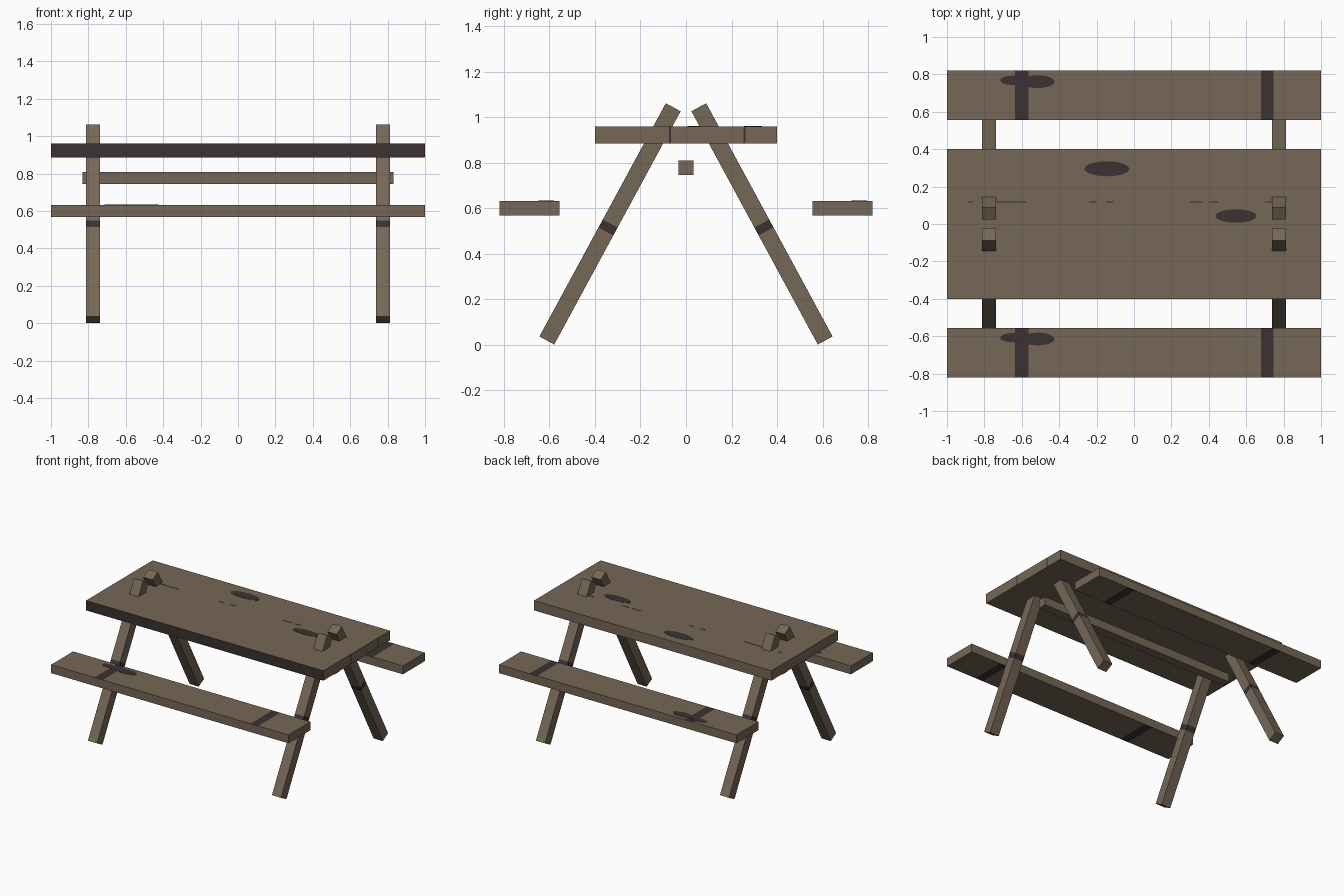
import bpy, bmesh, math
from mathutils import Vector, Matrix

cube = bpy.data.objects.get("Cube")
if cube:
    bpy.data.objects.remove(cube, do_unlink=True)


def make_material(name, rgb):
    mat = bpy.data.materials.new(name)
    mat.use_nodes = True
    mat.diffuse_color = (*rgb, 1)
    mat.node_tree.nodes["Principled BSDF"].inputs["Base Color"].default_value = (*rgb, 1)
    return mat


WOOD = make_material("weathered_wood", (0.18, 0.135, 0.093))
STAIN = make_material("dark_stain", (0.043, 0.031, 0.032))


def finish(name, bm, mats):
    mesh = bpy.data.meshes.new(name)
    bmesh.ops.recalc_face_normals(bm, faces=bm.faces[:])
    bm.to_mesh(mesh)
    bm.free()
    for mat in mats:
        mesh.materials.append(mat)
    obj = bpy.data.objects.new(name, mesh)
    bpy.context.collection.objects.link(obj)
    return obj


def plank(name, size, location, axis=0, cuts=(), stained=None, tilt=0, mats=(WOOD, STAIN)):
    """Box cut across one axis; faces that pass the stained rule turn dark."""
    bm = bmesh.new()
    bmesh.ops.create_cube(bm, size=1, matrix=Matrix.Diagonal((*size, 1)))
    normal = Vector([float(i == axis) for i in range(3)])
    for cut in cuts:
        bmesh.ops.bisect_plane(bm, geom=bm.verts[:] + bm.edges[:] + bm.faces[:],
                               plane_co=normal * cut, plane_no=normal)
    bm.normal_update()
    if stained:
        for face in bm.faces:
            face.material_index = int(stained(face.calc_center_median(), face.normal))
    obj = finish(name, bm, mats)
    obj.location = location
    obj.rotation_euler.x = tilt
    return obj


def blotch(name, x, y, z, rx, ry):
    """Thin elliptical stain lying on a board."""
    bm = bmesh.new()
    bmesh.ops.create_cone(bm, cap_ends=True, segments=24, radius1=1, radius2=1, depth=1,
                          matrix=Matrix.Diagonal((rx, ry, 0.003, 1)))
    finish(name, bm, [STAIN]).location = (x, y, z)


# Tabletop: dark front edge, two thin cracks on the right end
TOP_Z = 0.96


def top_rule(c, n):
    crack = abs(c.y + 0.07) < 0.006 or abs(c.y - 0.257) < 0.006
    return n.y < -0.5 or (n.x > 0.5 and crack)


plank("tabletop", (2, 0.8, 0.075), (0, 0, TOP_Z - 0.0375), 1,
      (-0.075, -0.065, 0.252, 0.262), top_rule)
blotch("tabletop_stain_back", -0.145, 0.295, TOP_Z, 0.12, 0.04)
blotch("tabletop_stain_right", 0.545, 0.043, TOP_Z, 0.11, 0.036)

# Broken hairline crack along the tabletop
for x, length in ((-0.875, 0.03), (-0.675, 0.2), (-0.22, 0.04), (-0.13, 0.04),
                  (0.335, 0.07), (0.425, 0.05), (0.72, 0.04)):
    plank("tabletop_crack", (length, 0.005, 0.003), (x, 0.117, TOP_Z), mats=(STAIN,))

# Seats: two dark bands across the upper and lower faces, plus a blotch
SEAT_CUTS = (-0.635, -0.565, 0.68, 0.745)


def seat_rule(c, n):
    band = SEAT_CUTS[0] < c.x < SEAT_CUTS[1] or SEAT_CUTS[2] < c.x < SEAT_CUTS[3]
    return abs(n.z) > 0.5 and band


for label, y in (("front", -0.688), ("back", 0.688)):
    plank(label + "_seat", (2, 0.264, 0.064), (0, y, 0.6), 0, SEAT_CUTS, seat_rule)
    blotch(label + "_seat_stain_left", -0.645, y + 0.08, 0.632, 0.07, 0.025)
    blotch(label + "_seat_stain_right", -0.515, y + 0.073, 0.632, 0.09, 0.034)

# Beam under the table
plank("cross_beam", (1.664, 0.066, 0.064), (0, 0, 0.777), mats=(WOOD,))

# Four slanted legs, each with a dark band below the seat
LEG_LENGTH = 1.166
BAND = -0.018


def leg_rule(c, n):
    return abs(n.z) < 0.5 and abs(c.z - BAND) < 0.015


for label, side in (("front", -1), ("back", 1)):
    for end, x in (("right", -0.775), ("left", 0.775)):
        plank(label + "_" + end + "_leg", (0.077, 0.074, LEG_LENGTH),
              (x, side * 0.334, 0.531), 2, (BAND - 0.02, BAND + 0.02), leg_rule,
              tilt=side * math.atan2(0.556, 1.026))
